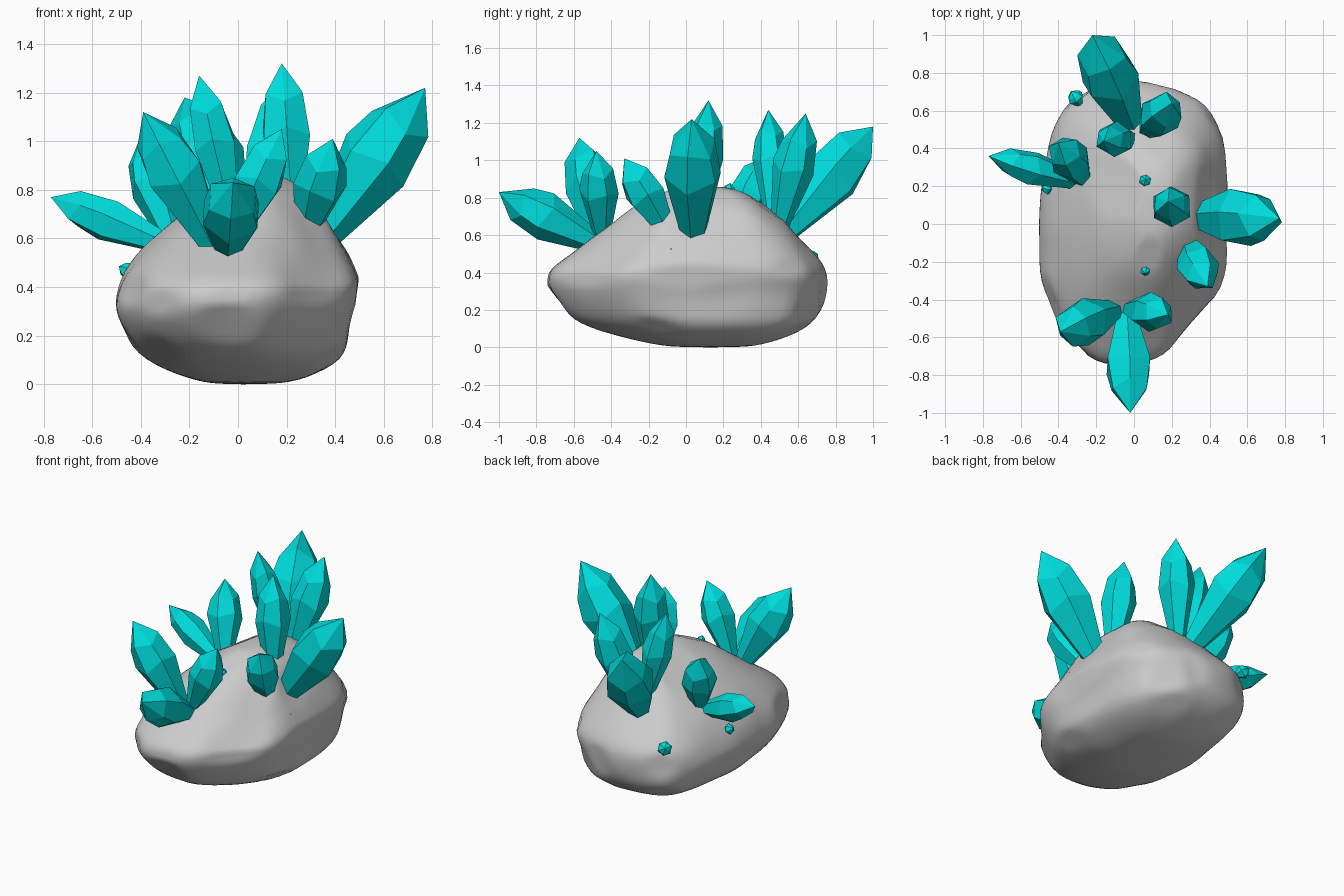
import bpy, bmesh, math
from mathutils import Vector, noise

if "Cube" in bpy.data.objects:
    bpy.data.objects.remove(bpy.data.objects["Cube"])


def make_object(name, bm, mat=None, smooth=False):
    bmesh.ops.recalc_face_normals(bm, faces=bm.faces)
    mesh = bpy.data.meshes.new(name)
    bm.to_mesh(mesh)
    bm.free()
    for p in mesh.polygons:
        p.use_smooth = smooth
    if mat:
        mesh.materials.append(mat)
    ob = bpy.data.objects.new(name, mesh)
    bpy.context.collection.objects.link(ob)
    return ob


def skin(bm, rings):
    """Bridge successive vertex rings with quads."""
    for a, b in zip(rings, rings[1:]):
        n = len(a)
        for i in range(n):
            j = (i + 1) % n
            bm.faces.new((a[i], a[j], b[j], b[i]))


# Boulder: plan outline lofted through levels (z, xmin, xmax, ymin, ymax)
outline = [(-.5, 0), (-.49, -.2), (-.46, -.38), (-.36, -.6), (-.2, -.71), (0, -.74),
           (.15, -.69), (.31, -.52), (.47, -.33), (.5, -.1), (.49, .2), (.47, .56),
           (.28, .68), (.15, .74), (0, .74), (-.25, .71), (-.38, .61), (-.44, .42), (-.48, .2)]
levels = [(-.003, -.08, .14, -.05, .3), (.015, -.2, .28, -.2, .44), (.1, -.4, .44, -.55, .66),
          (.2, -.47, .46, -.68, .74), (.3, -.52, .48, -.76, .75), (.4, -.5, .52, -.77, .76),
          (.48, -.46, .48, -.66, .71), (.58, -.38, .43, -.51, .61), (.68, -.26, .39, -.38, .52),
          (.76, -.15, .32, -.28, .43), (.83, -.03, .24, -.15, .31), (.86, .03, .17, -.04, .2)]
bm = bmesh.new()
rings = []
for z, x0, x1, y0, y1 in levels:
    rings.append([bm.verts.new(((x0 + x1) / 2 + px * (x1 - x0),
                                (y0 + y1) / 2 + py / .74 * (y1 - y0) / 2, z))
                  for px, py in outline])
skin(bm, rings)
bm.faces.new(rings[0])
bm.faces.new(rings[-1])
boulder = make_object("boulder", bm, smooth=True)
boulder.modifiers.new("soften", 'SUBSURF').levels = 2
dense = bpy.data.meshes.new_from_object(boulder.evaluated_get(bpy.context.evaluated_depsgraph_get()))
boulder.modifiers.clear()
boulder.data = dense

# Chiselled facets: press the surface flat against planes (outward direction, depth)
facets = [((0, -.8, -.6), .02), ((0, -1, .1), .008), ((.75, -.65, 0), .012), ((1, 0, -.1), .012),
          ((.85, 0, .5), .015), ((.8, .55, .3), .012), ((.2, 1, -.1), .01), ((.55, .8, -.3), .015),
          ((-.5, .85, .1), .015), ((-1, .1, -.4), .015), ((-.85, -.3, .35), .015),
          ((-.7, -.7, 0), .015), ((0, -.4, .9), .01), ((-.5, .1, .85), .012),
          ((.1, .6, .8), .01), ((.6, -.5, .6), .015), ((.6, -.2, -.75), .015),
          ((-.5, -.3, -.8), .012), ((-.4, .5, -.75), .015), ((.2, .5, -.85), .01)]
for n, depth in facets:
    n = Vector(n).normalized()
    limit = max(v.co.dot(n) for v in dense.vertices) - depth
    for v in dense.vertices:
        over = v.co.dot(n) - limit
        if over > 0:
            v.co -= n * over
for v in dense.vertices:
    if .04 < v.co.z < .83:
        v.co += Vector((v.co.x, v.co.y, 0)) * .02 * noise.noise(v.co * 5)
low = min(v.co.z for v in dense.vertices)
for v in dense.vertices:
    v.co.z -= low

# Crystal material
teal = bpy.data.materials.new("teal_crystal")
teal.diffuse_color = (0.0, 0.72, 0.72, 1)
teal.use_nodes = True
teal.node_tree.nodes["Principled BSDF"].inputs["Base Color"].default_value = teal.diffuse_color


def crystal(name, base, tip, r, profile, sides=6, turn=0.3):
    """Faceted gem along base->tip; profile is (length, radius, alternating length shift)."""
    base, tip = Vector(base), Vector(tip)
    d = tip - base
    q = d.to_track_quat('Z', 'Y')
    bm = bmesh.new()
    rings = []
    for t, f, shift in profile:
        ring = []
        for i in range(sides):
            a = turn + 2 * math.pi * i / sides
            off = q @ Vector((math.cos(a), math.sin(a), 0)) * (r * f)
            ring.append(bm.verts.new(base + d * (t + shift * (-1) ** i) + off))
        rings.append(ring)
    skin(bm, rings)
    bm.faces.new(rings[0])
    top = bm.verts.new(tip)
    last = rings[-1]
    for i in range(sides):
        bm.faces.new((last[i], last[(i + 1) % sides], top))
    make_object(name, bm, teal)


# Large crystals: base, tip, radius
shard = [(-.07, .35, 0), (.52, 1, .03), (.76, .8, -.03)]
large = [
    ((-.28, .22, .57), (-.77, .36, .77), .092),
    ((-.11, -.46, .58), (-.39, -.57, 1.12), .13),
    ((-.02, -.45, .6), (.18, -.48, 1.05), .105),
    ((-.04, -.48, .56), (-.02, -1.0, .83), .13),
    ((-.03, .46, .7), (-.16, .44, 1.27), .095),
    ((.07, .5, .65), (.2, .64, 1.25), .115),
    ((-.02, .53, .62), (-.22, 1.0, 1.18), .16),
    ((.22, .06, .72), (.18, .12, 1.32), .11),
    ((.34, .04, .6), (.77, .03, 1.22), .16),
    ((.28, -.1, .62), (.39, -.33, 1.01), .11),
    ((-.27, .24, .6), (-.4, .43, 1.02), .11),
]
for i, (b, t, r) in enumerate(large):
    crystal(f"crystal_{i + 1}", b, t, r, shard, turn=.3 + .4 * i)

# Tiny crystal buds: centre, outward direction, radius
bud = [(0, .4, 0), (.45, 1, 0), (.7, .8, 0)]
buds = [
    ((-.31, .67, .48), (-.5, .7, .4), .046),
    ((-.46, .19, .47), (-.8, .1, .4), .034),
    ((.06, .23, .845), (0, .2, 1), .034),
    ((.06, -.25, .77), (0, -.5, .8), .026),
    ((.44, -.08, .52), (.9, 0, .4), .016),
]
for i, (c, n, r) in enumerate(buds):
    c, n = Vector(c), Vector(n).normalized()
    crystal(f"crystal_bud_{i + 1}", c - n * r, c + n * r, r, bud)
